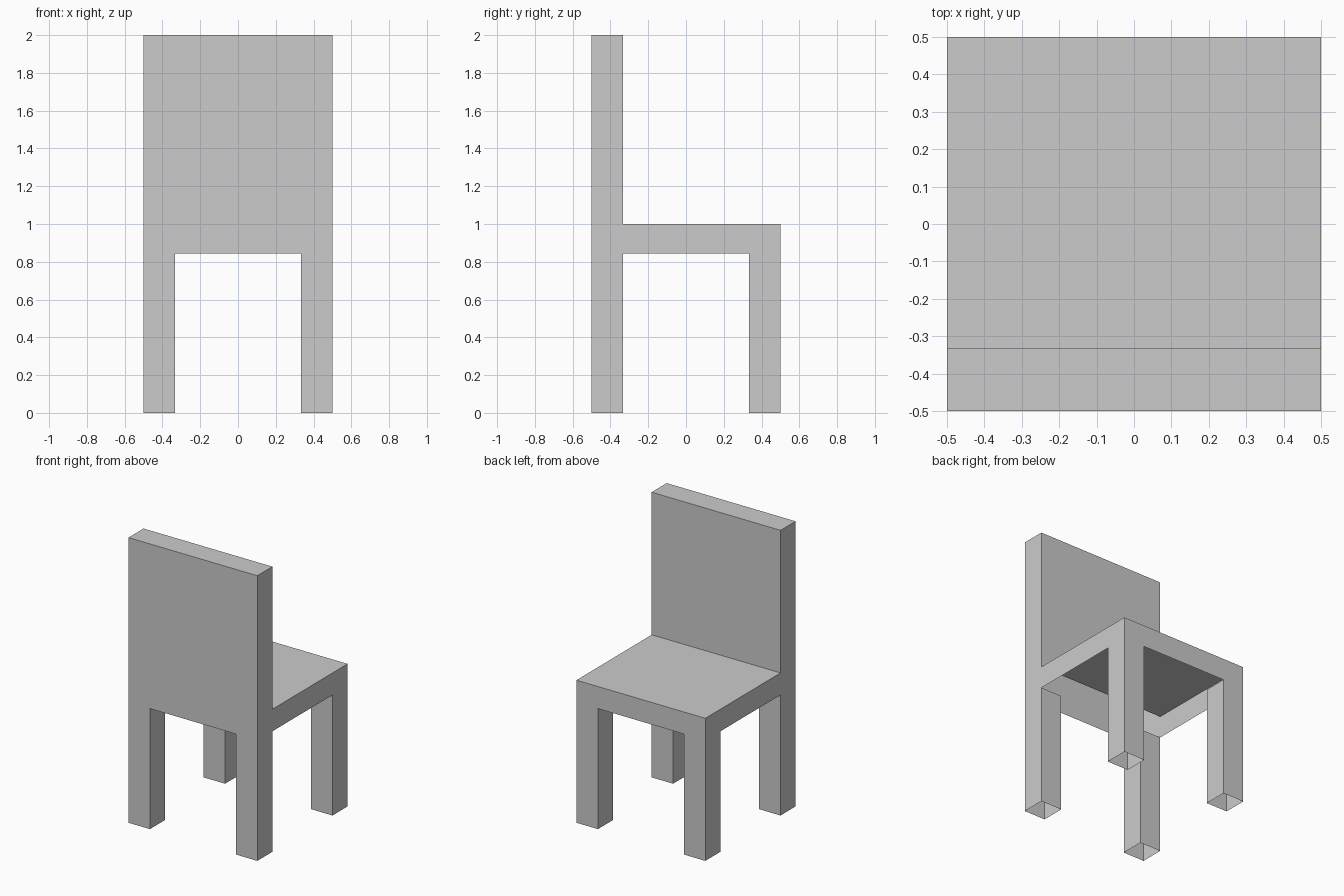
import bpy
import bmesh
from mathutils import Vector

if "Cube" in bpy.data.objects:
    bpy.data.objects.remove(bpy.data.objects["Cube"])

OUT = 0.5          # outer half width
INN = 1 / 3        # inner edge of legs and backrest
RAIL_Z = 0.845     # underside of the seat rim
SEAT_Z = 1.0
TOP_Z = 2.0


def shell(name, low, high, open_sides):
    """Box between two corners with the named sides (like '-z') left open."""
    low, high = Vector(low), Vector(high)
    bm = bmesh.new()
    bmesh.ops.create_cube(bm, size=1)
    removed = []
    for face in bm.faces:
        axis = max(range(3), key=lambda i: abs(face.normal[i]))
        side = ("+" if face.normal[axis] > 0 else "-") + "xyz"[axis]
        if side in open_sides:
            removed.append(face)
    bmesh.ops.delete(bm, geom=removed, context='FACES')
    centre, size = (low + high) / 2, high - low
    for v in bm.verts:
        v.co = Vector(centre[i] + v.co[i] * size[i] for i in range(3))
    mesh = bpy.data.meshes.new(name)
    bm.to_mesh(mesh)
    bm.free()
    obj = bpy.data.objects.new(name, mesh)
    bpy.context.collection.objects.link(obj)
    return obj


# Seat: top and apron, hollow underneath
shell("seat", (-OUT, -INN, RAIL_Z), (OUT, OUT, SEAT_Z), ("-z", "-y"))

# Rim of the seat below the backrest
shell("backrest_rail", (-OUT, -OUT, RAIL_Z), (OUT, -INN, SEAT_Z),
      ("-z", "+z", "+y"))

# Backrest panel
shell("backrest", (-OUT, -OUT, SEAT_Z), (OUT, -INN, TOP_Z), ("-z",))

# Four hollow legs, open at the floor
for x_name, x in (("left", -OUT), ("right", INN)):
    for y_name, y in (("backrest_side", -OUT), ("seat_side", INN)):
        w = OUT - INN
        shell(f"{x_name}_{y_name}_leg", (x, y, 0), (x + w, y + w, RAIL_Z),
              ("-z", "+z"))
